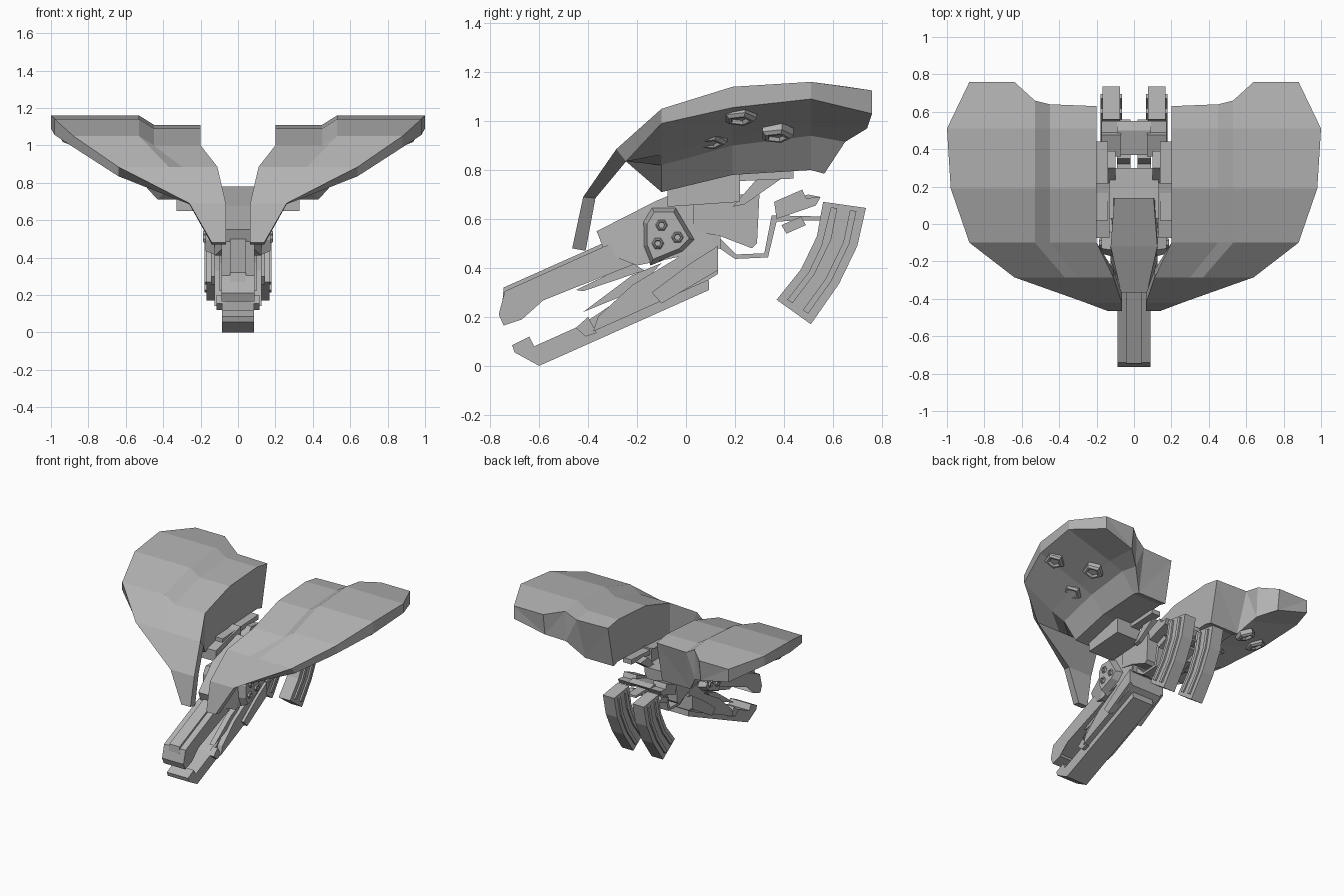
import bpy, bmesh, math
from mathutils import Vector, Matrix

if "Cube" in bpy.data.objects:
    bpy.data.objects.remove(bpy.data.objects["Cube"])

grey = bpy.data.materials.new("plain grey")
grey.diffuse_color = (0.45, 0.45, 0.45, 1)
grey.use_nodes = True
grey.node_tree.nodes["Principled BSDF"].inputs["Base Color"].default_value = grey.diffuse_color


def finish(name, bm, mirror):
    bmesh.ops.recalc_face_normals(bm, faces=bm.faces)
    me = bpy.data.meshes.new(name)
    bm.to_mesh(me)
    bm.free()
    me.materials.append(grey)
    ob = bpy.data.objects.new(name, me)
    bpy.context.collection.objects.link(ob)
    if mirror:
        ob.modifiers.new("Mirror", 'MIRROR').use_mirror_merge = False
    return ob


def loft(name, rings, mirror=True):
    """Skin a list of equal-length closed rings and cap both ends."""
    bm = bmesh.new()
    rows = [[bm.verts.new(p) for p in r] for r in rings]
    n = len(rows[0])
    for a, b in zip(rows, rows[1:]):
        for i in range(n):
            j = (i + 1) % n
            bm.faces.new((a[i], a[j], b[j], b[i]))
    caps = [bm.faces.new(rows[0]), bm.faces.new(rows[-1])]
    bmesh.ops.triangulate(bm, faces=caps)
    return finish(name, bm, mirror)


def prism(name, yz, x0, x1, mirror=True, taper=1.0):
    """Side profile run from x0 to x1, optionally shrunk at x1."""
    cy = sum(p[0] for p in yz) / len(yz)
    cz = sum(p[1] for p in yz) / len(yz)
    end = [(x1, cy + (y - cy) * taper, cz + (z - cz) * taper) for y, z in yz]
    return loft(name, [[(x0, y, z) for y, z in yz], end], mirror)


def stud(name, pos, axis, r, h, sides):
    """Tapered polygonal boss with a recessed centre."""
    rot = Vector(axis).to_track_quat('Z', 'Y').to_matrix().to_4x4()
    m = Matrix.Translation(pos) @ rot
    rings = []
    for rad, z in ((r, -h), (r, h * .4), (r * .8, h), (r * .6, h), (r * .5, h * .3)):
        rings.append([m @ Vector((rad * math.cos(2 * math.pi * i / sides),
                                  rad * math.sin(2 * math.pi * i / sides), z))
                      for i in range(sides)])
    loft(name, rings)


# Wing shells: cross-sections from back to front
def station(y, X, zt, zr, zs, zb):
    return [(.2, y, zt - .05), (.45, y, zt - .05), (.53, y, zt), (.64, y, zt), (X, y, zt),
            (X, y, zr), (.64, y, zs + (zr - zs) * .25), (.53, y, zs), (.43, y, zb), (.2, y, zb)]


def front(y, back, z, zb, xs):
    return [(x, y, z) for x in xs] + [(x, back, zb) for x in reversed(xs)]


wing = [
    [(.2, .63, 1.09), (.45, .64, 1.09), (.53, .66, 1.14), (.64, .76, 1.125), (.88, .76, 1.125),
     (.88, .76, 1.03), (.64, .74, .97), (.53, .65, .915), (.43, .565, .785), (.2, .565, .785)],
    station(.51, 1.0, 1.16, 1.09, .94, .80),
    station(.19, .98, 1.14, 1.055, .90, .78),
    station(-.10, .88, 1.05, .99, .82, .71),
    front(-.285, -.245, .885, .835, (.11, .30, .37, .45, .64)),
    front(-.42, -.37, .69, .685, (.065, .11, .15, .2, .26)),
    front(-.465, -.41, .48, .47, (.065, .085, .10, .12, .14)),
]
loft("wing", wing)

# Five-sided nozzles under each wing
for p in ((.625, .10, .925), (.88, .22, 1.02), (.67, .37, .95)):
    stud("wing_nozzle", p, (.35, 0, -.94), .07, .022, 5)

# Mounts between wings and body
prism("wing_mount", [(-.075, .65), (.22, .67), (.22, .80), (-.075, .73)], .13, .33)
prism("wing_rail", [(.02, .72), (.22, .755), (.44, .765), (.44, .80), (.02, .78)], .14, .21)
prism("wing_rod", [(.19, .65), (.24, .66), (.39, .765), (.30, .775)], .10, .16)

# Upper body, tapered towards the front
loft("upper_body", [
    [(-.07, -.365, .55), (.07, -.365, .55), (.07, -.33, .46), (-.07, -.33, .46)],
    [(-.125, -.12, .675), (.125, -.12, .675), (.125, -.20, .41), (-.125, -.20, .41)],
    [(-.105, .14, .78), (.105, .14, .78), (.125, .14, .48), (-.125, .14, .48)]], False)
prism("lower_body", [(-.36, .20), (-.22, .33), (-.02, .45), (.13, .535), (.13, .375),
                     (.09, .35), (-.38, .14)], -.125, .125, False)

# Upper jaw with hooked tip and raised ridge
prism("upper_jaw", [(-.74, .305), (-.34, .485), (-.1, .58), (-.1, .44), (-.2, .42),
                    (-.69, .225), (-.67, .19), (-.745, .165), (-.765, .21)], -.088, .088, False)
prism("upper_jaw_ridge", [(-.745, .32), (-.33, .505), (-.33, .45), (-.755, .20)],
      -.042, .042, False)

# Lower jaw with hooked tip
prism("lower_jaw", [(-.71, .085), (-.64, .12), (-.62, .08), (-.43, .165), (-.2, .32),
                    (.09, .40), (.095, .31), (-.6, 0), (-.70, .055)], -.086, .086, False)
prism("jaw_clamp", [(-.45, .155), (-.41, .12), (-.365, .135), (-.40, .20)], .07, .115)
prism("jaw_rod", [(-.45, .31), (-.22, .42), (-.17, .39), (-.42, .305)], -.06, .06, False)
prism("jaw_slide", [(-.42, .22), (-.22, .37), (-.1, .42), (-.2, .31)], .06, .1)
prism("body_fin", [(-.14, .30), (-.10, .255), (.13, .39), (.13, .49), (.02, .42)], .11, .145)

# Side plates with six-sided bolts
prism("side_plate", [(-.14, .65), (-.04, .65), (.04, .515), (-.01, .465), (-.145, .41),
                     (-.175, .485), (-.175, .59)], .11, .175, taper=.8)
for y, z in ((-.10, .575), (-.115, .50), (-.035, .525)):
    stud("side_bolt", (.175, y, z), (1, 0, 0), .025, .012, 6)

# Rear bracket and bent strut
prism("rear_bracket", [(.03, .70), (.30, .70), (.29, .50), (.27, .48), (.14, .53), (.03, .55)],
      -.13, .13, False)
prism("rear_strut", [(.13, .485), (.20, .437), (.335, .443), (.37, .59), (.56, .595), (.56, .61),
                     (.35, .615), (.32, .46), (.205, .455), (.13, .53)], .02, .09)

# Magazine holder
prism("holder_arm", [(.36, .67), (.475, .72), (.49, .685), (.55, .69), (.53, .655), (.37, .60)],
      .07, .175)
prism("holder_centre", [(.37, .62), (.52, .66), (.55, .69), (.50, .70), (.37, .66)],
      -.09, .09, False)
prism("holder_catch", [(.39, .575), (.41, .54), (.49, .575), (.47, .61)], .07, .13)

# Curved magazines with side rails
def strip(t0, t1, s0=0, s1=1):
    back = [(.735, .645), (.70, .49), (.625, .335), (.51, .17)]
    face = [(.56, .67), (.535, .53), (.47, .395), (.37, .27)]

    def edge(t):
        pts = [Vector(f).lerp(Vector(b), t) for f, b in zip(face, back)]
        a = pts[0].lerp(pts[1], s0)
        z = pts[2].lerp(pts[3], s1)
        return [tuple(p) for p in (a, pts[1], pts[2], z)]
    return edge(t0) + edge(t1)[::-1]


prism("magazine", strip(0, 1), .075, .168)
for t in (.2, .65):
    prism("magazine_rail_outer", strip(t, t + .15, .12, .85), .165, .18)
    prism("magazine_rail_inner", strip(t, t + .15, .12, .85), .065, .078)
